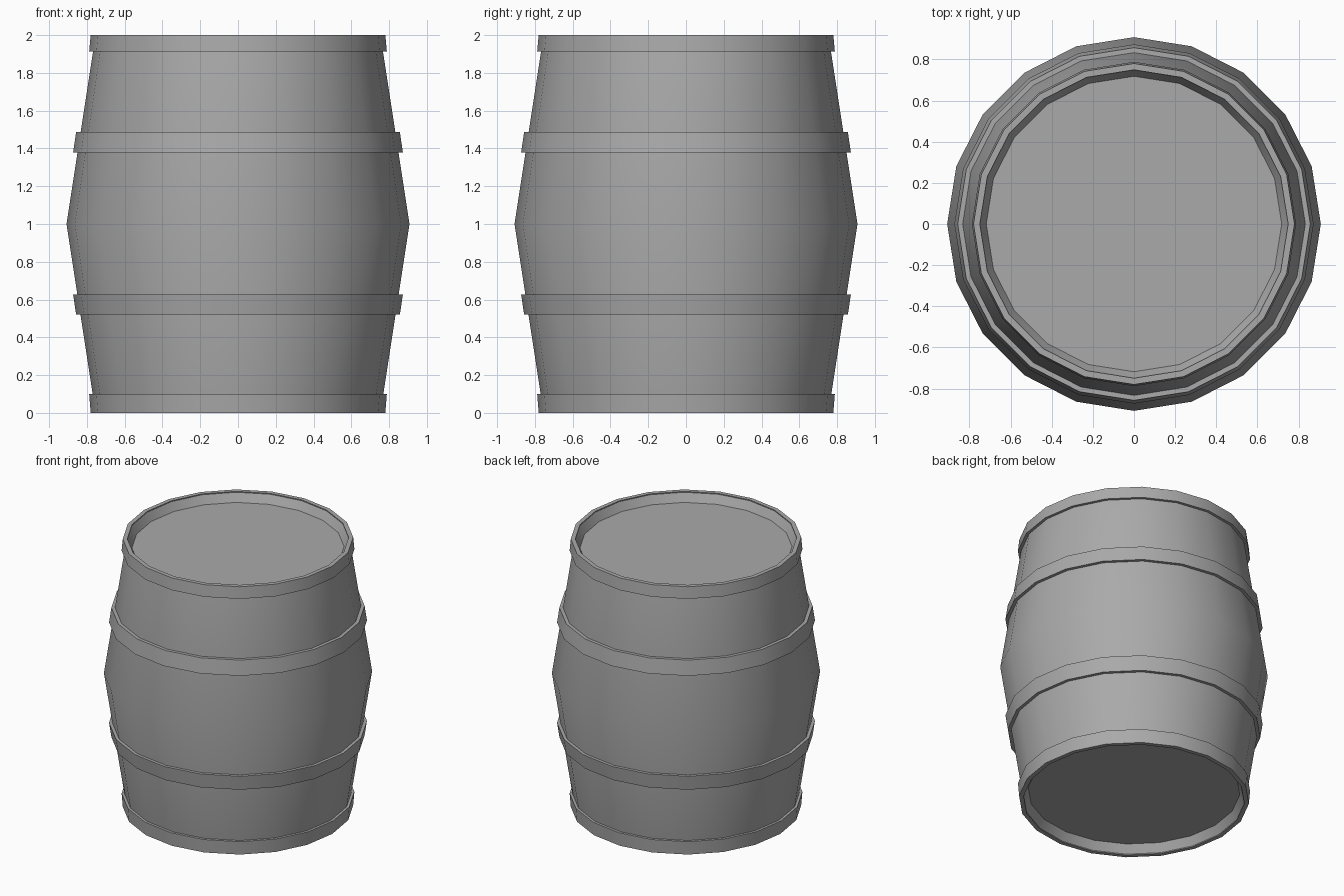
import bpy
import bmesh
import math

SIDES = 20

cube = bpy.data.objects.get("Cube")
if cube:
    bpy.data.objects.remove(cube, do_unlink=True)

grey = bpy.data.materials.new("plain_grey")
grey.use_nodes = True
grey.diffuse_color = (0.4, 0.4, 0.4, 1)
grey.node_tree.nodes["Principled BSDF"].inputs["Base Color"].default_value = (0.4, 0.4, 0.4, 1)


def lathe(name, profile, closed):
    """Spin a (radius, height) profile around the z axis."""
    bm = bmesh.new()
    verts = [bm.verts.new((r, 0, z)) for r, z in profile]
    edges = [bm.edges.new(pair) for pair in zip(verts, verts[1:])]
    if closed:
        edges.append(bm.edges.new((verts[-1], verts[0])))
    bmesh.ops.spin(bm, geom=verts + edges, cent=(0, 0, 0), axis=(0, 0, 1),
                   angle=math.tau, steps=SIDES)
    bmesh.ops.remove_doubles(bm, verts=bm.verts, dist=0.0005)
    bmesh.ops.recalc_face_normals(bm, faces=bm.faces)
    mesh = bpy.data.meshes.new(name)
    bm.to_mesh(mesh)
    bm.free()
    mesh.materials.append(grey)
    obj = bpy.data.objects.new(name, mesh)
    bpy.context.collection.objects.link(obj)
    bpy.ops.object.select_all(action='DESELECT')
    obj.select_set(True)
    bpy.context.view_layer.objects.active = obj
    bpy.ops.object.shade_smooth_by_angle(angle=math.radians(30))
    return obj


# Bulging body with a recessed lid at each end
lower = [(0, 0.068), (0.718, 0.068), (0.754, 0)]
upper = [(r, 2 - z) for r, z in reversed(lower)]
lathe("barrel_body", lower + [(0.908, 1)] + upper, False)


def hoop(name, z0, r0, z1, r1):
    """Thin tapered band, its inner side just inside the body."""
    def wall(z):
        return 0.908 - 0.154 * abs(z - 1) - 0.005
    lathe(name, [(r0, z0), (r1, z1), (wall(z1), z1), (wall(z0), z0)], True)


# Rim bands and middle bands
hoop("bottom_rim_hoop", 0, 0.78, 0.1, 0.788)
hoop("lower_hoop", 0.52, 0.857, 0.628, 0.873)
hoop("upper_hoop", 1.378, 0.873, 1.488, 0.857)
hoop("top_rim_hoop", 1.913, 0.788, 2, 0.78)
